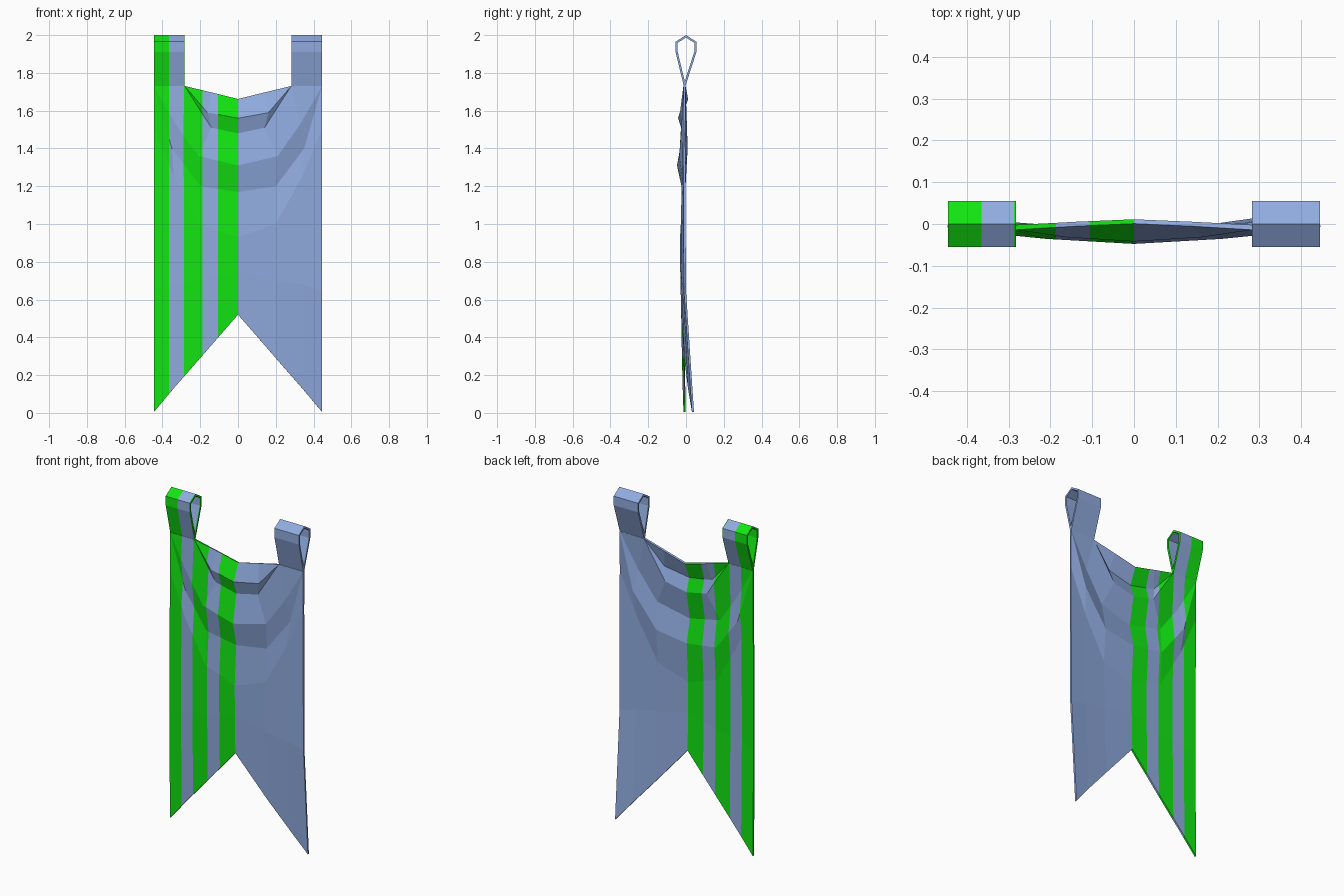
import bpy
import bmesh

default_cube = bpy.data.objects.get("Cube")
if default_cube:
    bpy.data.objects.remove(default_cube)


def make_material(name, colour):
    material = bpy.data.materials.new(name)
    material.use_nodes = True
    material.diffuse_color = colour
    material.node_tree.nodes["Principled BSDF"].inputs["Base Color"].default_value = colour
    return material


MATERIALS = [make_material("pale blue cloth", (0.28, 0.41, 0.74, 1)),
             make_material("bright green cloth", (0.006, 0.78, 0.006, 1))]
HALF = 0.445
STRAP = 0.282
STRIPE_EDGES = (-0.365, -0.287, -0.187, -0.105, 0.0)


def paint_stripes(bm):
    """Cut the cloth along the stripe edges and colour every other band green."""
    for edge in STRIPE_EDGES:
        geometry = bm.verts[:] + bm.edges[:] + bm.faces[:]
        bmesh.ops.bisect_plane(bm, geom=geometry, dist=0.0001,
                               plane_co=(edge, 0, 0), plane_no=(1, 0, 0))
    for face in bm.faces:
        x = face.calc_center_median().x
        band = sum(x > edge for edge in STRIPE_EDGES)
        face.material_index = int(band in (0, 2, 4))


def finish(bm, name, thickness, offset):
    """Turn a striped sheet into an object with real cloth thickness."""
    bmesh.ops.recalc_face_normals(bm, faces=bm.faces)
    paint_stripes(bm)
    mesh = bpy.data.meshes.new(name)
    bm.to_mesh(mesh)
    bm.free()
    for material in MATERIALS:
        mesh.materials.append(material)
    obj = bpy.data.objects.new(name, mesh)
    bpy.context.collection.objects.link(obj)
    solid = obj.modifiers.new("cloth thickness", "SOLIDIFY")
    solid.thickness = thickness
    solid.offset = offset
    solid.use_even_offset = True
    return obj


# Hanging cloth: each row runs from the middle to the outer edge as (x, y, z)
inner = (STRAP, -0.008, 1.73)
outer = (HALF, -0.008, 1.73)
ROWS = [
    [(0, 0.006, 1.66), (0.14, 0, 1.695), inner, outer],
    [(0, -0.036, 1.56), (0.16, -0.026, 1.59), inner, outer],
    [(0, -0.01, 1.48), (0.14, -0.006, 1.51), inner, outer],
    [(0, -0.042, 1.31), (0.21, -0.03, 1.36), (0.33, -0.018, 1.53), outer],
    [(0, -0.012, 1.17), (0.2, -0.008, 1.2), (0.35, 0.003, 1.4), outer],
    [(0, -0.026, 0.93), (0.2, -0.022, 1), (0.34, -0.016, 1.25), (HALF, -0.01, 1.5)],
    [(0, -0.025, 0.75), (0.2, -0.022, 0.7), (0.34, -0.018, 0.68), (HALF, -0.015, 0.65)],
    [(0, -0.02, 0.52), (0.2, -0.016, 0.29), (0.34, -0.012, 0.13), (HALF, -0.008, 0.005)],
]


def sway(x, y, z):
    """Let the left tail drift backwards towards its tip."""
    drop = max(0, 1 - z)
    return (x, y + 0.045 * max(0, x) / HALF * drop ** 1.5, z)


bm = bmesh.new()
grid = []
for row in ROWS:
    full = [(-x, y, z) for x, y, z in reversed(row[1:])] + row
    grid.append([bm.verts.new(sway(*point)) for point in full])
for upper, lower in zip(grid, grid[1:]):
    for i in range(len(upper) - 1):
        bm.faces.new((upper[i], lower[i], lower[i + 1], upper[i + 1]))
bmesh.ops.remove_doubles(bm, verts=bm.verts, dist=0.0005)
finish(bm, "banner_cloth", 0.011, 0)

# Hanging loops: a teardrop band extruded across each top corner
TEARDROP = [(-0.008, 1.715), (0.055, 1.91), (0.055, 1.965),
            (0, 2), (-0.055, 1.965), (-0.055, 1.91)]
for side, start, end in (("right", -HALF, -STRAP), ("left", STRAP, HALF)):
    bm = bmesh.new()
    near = [bm.verts.new((start, y, z)) for y, z in TEARDROP]
    far = [bm.verts.new((end, y, z)) for y, z in TEARDROP]
    for i in range(len(TEARDROP)):
        j = (i + 1) % len(TEARDROP)
        bm.faces.new((near[i], near[j], far[j], far[i]))
    finish(bm, side + "_hanging_loop", 0.011, -1)
